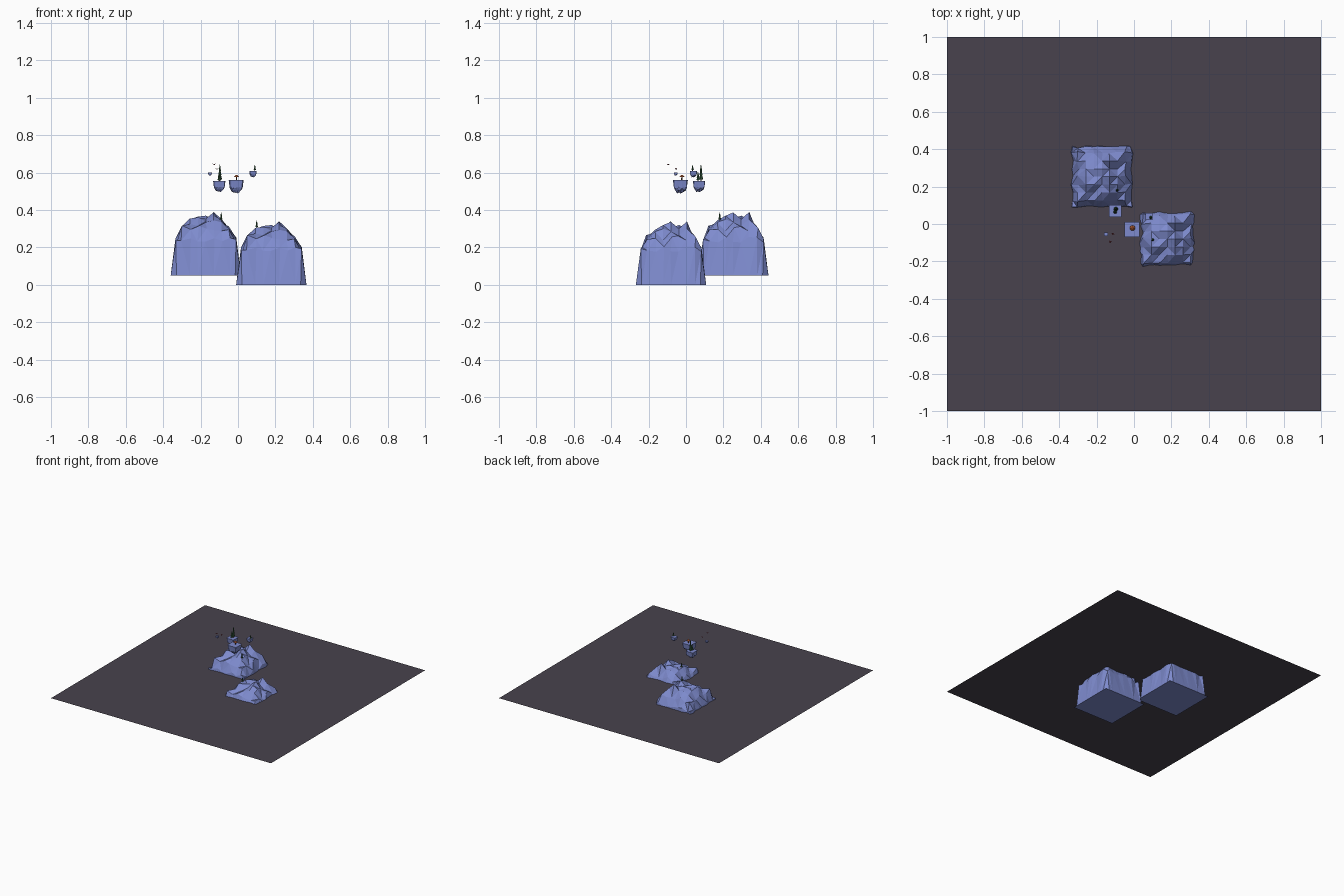
import bpy, bmesh, math, random
from mathutils import Vector, Matrix

if "Cube" in bpy.data.objects:
    bpy.data.objects.remove(bpy.data.objects["Cube"])


def material(name, rgb):
    m = bpy.data.materials.new(name)
    m.diffuse_color = (*rgb, 1)
    m.use_nodes = True
    m.node_tree.nodes["Principled BSDF"].inputs["Base Color"].default_value = m.diffuse_color
    return m


ROCK = material("blue_rock", (0.21, 0.26, 0.62))
WATER = material("dark_water", (0.065, 0.055, 0.075))
LEAF = material("dark_leaf", (0.03, 0.09, 0.04))
WOOD = material("dark_wood", (0.10, 0.05, 0.03))
RED = material("orange_red", (0.65, 0.16, 0.05))
WING = material("dark_red", (0.22, 0.04, 0.05))


def finish(name, bm, mats):
    me = bpy.data.meshes.new(name)
    bm.to_mesh(me)
    bm.free()
    for m in mats:
        me.materials.append(m)
    ob = bpy.data.objects.new(name, me)
    bpy.context.collection.objects.link(ob)
    return ob


# Faceted rock: square foot, steep flanks, rugged low-poly crown
CROWN = [[.275, .265, .285, .295, .285],
         [.305, .310, .290, .320, .300],
         [.305, .300, .305, .337, .285],
         [.300, .315, .320, .300, .265],
         [.285, .305, .300, .340, .300]]
HALF = [0, .042, .085, .128, .157, .188]
FLANK = {3: .253, 4: .19, 5: 0}


def rock_mesh():
    random.seed(4)
    bm = bmesh.new()
    n = 5
    grid = []
    for j in range(-n, n + 1):
        row = []
        for i in range(-n, n + 1):
            r = max(abs(i), abs(j))
            x = math.copysign(HALF[abs(i)], i)
            y = math.copysign(HALF[abs(j)], j)
            if r <= 2:
                z = CROWN[j + 2][i + 2]
            else:
                z = FLANK[r]
                if r < 5:
                    x = max(-HALF[r], min(HALF[r], x)) + random.uniform(-.006, .006)
                    y = max(-HALF[r], min(HALF[r], y)) + random.uniform(-.006, .006)
                    z += random.uniform(-.016, .016)
            row.append(bm.verts.new((x, y, z)))
        grid.append(row)
    for j in range(2 * n):
        for i in range(2 * n):
            bm.faces.new((grid[j][i], grid[j][i + 1], grid[j + 1][i + 1], grid[j + 1][i]))
    # flat underside
    rim = (grid[0] + [r[-1] for r in grid[1:]] + grid[-1][-2::-1]
           + [r[0] for r in grid[-2:0:-1]])
    bm.faces.new(rim[::-1])
    bmesh.ops.triangulate(bm, faces=bm.faces[:])
    bmesh.ops.recalc_face_normals(bm, faces=bm.faces[:])
    me = bpy.data.meshes.new("rock")
    bm.to_mesh(me)
    bm.free()
    me.materials.append(ROCK)
    return me


rock = rock_mesh()


def add_rock(name, loc, scale=1, flipped=False):
    ob = bpy.data.objects.new(name, rock)
    ob.location = loc
    ob.scale = (scale,) * 3
    if flipped:
        ob.rotation_euler.x = math.pi
    bpy.context.collection.objects.link(ob)


def add_tree(name, x, y, z, h, r):
    # trunk and three stacked cones
    bm = bmesh.new()

    def cone(z0, z1, r1, r2, idx):
        old = set(bm.faces)
        bmesh.ops.create_cone(bm, cap_ends=True, segments=7, radius1=r1, radius2=r2,
                              depth=z1 - z0, matrix=Matrix.Translation((0, 0, (z0 + z1) / 2)))
        for f in set(bm.faces) - old:
            f.material_index = idx

    cone(0, h * .25, r * .25, r * .25, 1)
    cone(h * .12, h * .5, r, r * .2, 0)
    cone(h * .35, h * .75, r * .75, r * .1, 0)
    cone(h * .6, h, r * .5, 0, 0)
    finish(name, bm, [LEAF, WOOD]).location = (x, y, z)


def add_bird(name, loc, span, yaw):
    # slim body with two raised wings
    bm = bmesh.new()
    bmesh.ops.create_icosphere(bm, subdivisions=1, radius=span * .2)
    bmesh.ops.scale(bm, vec=(.7, 1.8, .7), verts=bm.verts[:])
    for s in (-1, 1):
        pts = [(0, -.25, 0), (s * .5, 0, .25), (0, .25, 0)]
        bm.faces.new([bm.verts.new(Vector(p) * span) for p in pts])
    ob = finish(name, bm, [WING])
    ob.location = loc
    ob.rotation_euler.z = yaw


# Water sheet
bm = bmesh.new()
bmesh.ops.create_grid(bm, x_segments=1, y_segments=1, size=1)
finish("water_sheet", bm, [WATER]).location.z = .225

# Mountains
add_rock("front_mountain", (.178, -.08, 0))
add_rock("back_mountain", (-.172, .253, .05))

# Floating islets
add_rock("tree_islet", (-.10, .07, .555), .175, True)
add_rock("mushroom_islet", (-.01, -.03, .56), .212, True)
add_rock("small_islet", (.08, .04, .61), .105, True)
add_rock("tiny_islet", (-.15, -.055, .602), .055, True)

# Trees
for k, t in enumerate([(-.097, .08, .553, .095, .012), (-.101, .064, .553, .055, .01),
                       (.09, .035, .609, .034, .008), (.10, -.085, .305, .04, .008),
                       (-.09, .18, .345, .045, .008)]):
    add_tree(f"tree_{k + 1}", *t)

# Mushroom on the middle islet
bm = bmesh.new()
bmesh.ops.create_cone(bm, cap_ends=True, segments=6, radius1=.004, radius2=.003, depth=.02,
                      matrix=Matrix.Translation((0, 0, .01)))
for f in bm.faces:
    f.material_index = 1
old = set(bm.faces)
bmesh.ops.create_cone(bm, cap_ends=True, segments=7, radius1=.015, radius2=.004, depth=.01,
                      matrix=Matrix.Translation((0, 0, .023)))
finish("mushroom", bm, [RED, WOOD]).location = (-.008, -.022, .559)

# Birds
add_bird("upper_bird", (-.127, -.095, .643), .022, .5)
add_bird("lower_bird", (-.112, -.053, .62), .02, -.4)
